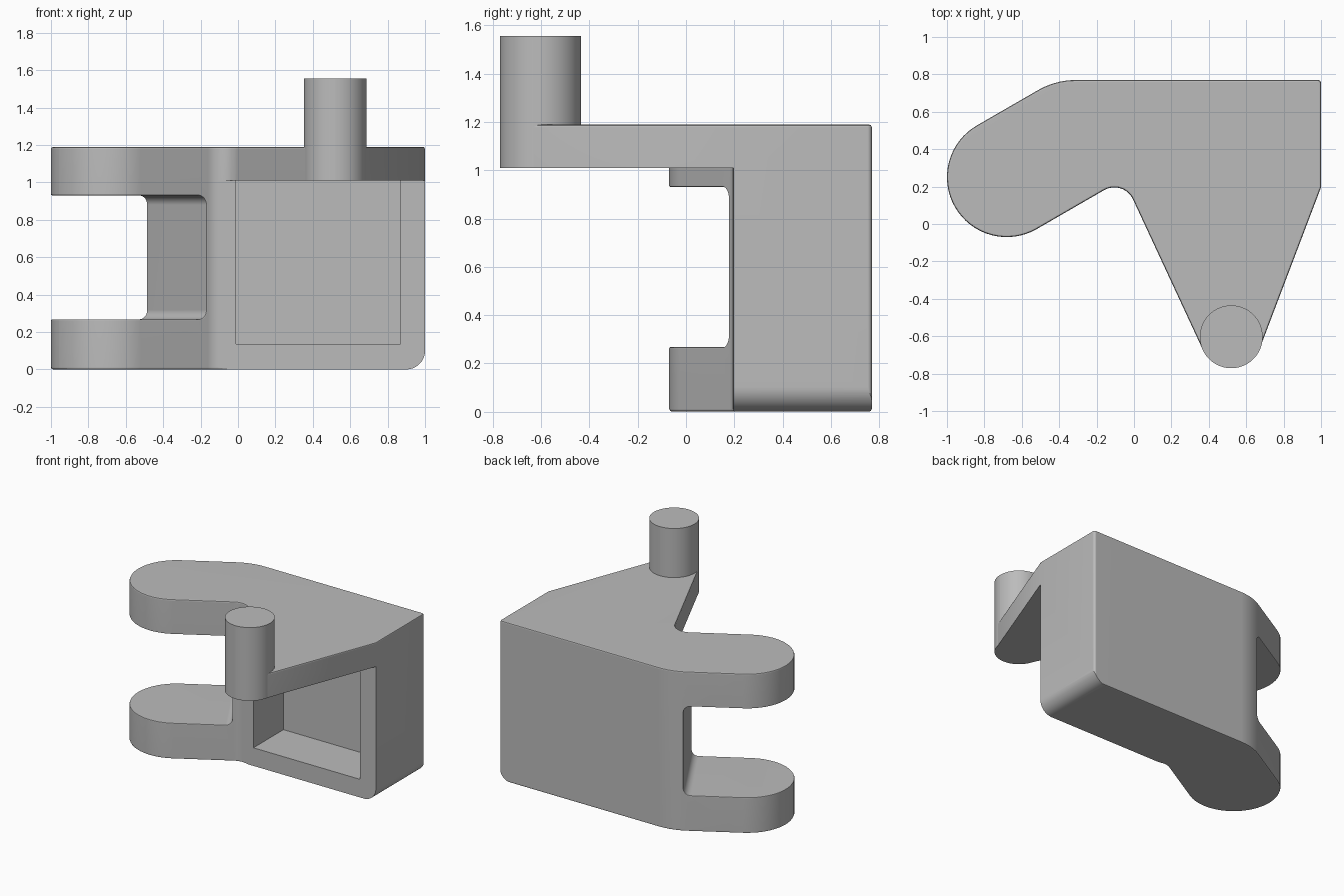
import bpy, bmesh, math
from mathutils import Vector, Matrix

cube = bpy.data.objects.get("Cube")
if cube:
    bpy.data.objects.remove(cube, do_unlink=True)

grey = bpy.data.materials.new("plain_grey")
grey.use_nodes = True
tint = (0.5, 0.5, 0.5, 1)
grey.diffuse_color = tint
for node in grey.node_tree.nodes:
    if node.type == "BSDF_PRINCIPLED":
        node.inputs["Base Color"].default_value = tint


def rounded(corners):
    """Turn (x, y, radius) corners into a polygon with arcs."""
    out = []
    for i, (x, y, r) in enumerate(corners):
        p = Vector((x, y))
        if not r:
            out.append(p)
            continue
        a = (Vector(corners[i - 1][:2]) - p).normalized()
        b = (Vector(corners[(i + 1) % len(corners)][:2]) - p).normalized()
        half = a.angle(b) / 2
        centre = p + (a + b).normalized() * (r / math.sin(half))
        start = p + a * (r / math.tan(half)) - centre
        end = p + b * (r / math.tan(half)) - centre
        sweep = math.atan2(start.x * end.y - start.y * end.x, start.dot(end))
        steps = max(3, math.ceil(abs(sweep) / math.radians(6)))
        for k in range(steps + 1):
            out.append(centre + Matrix.Rotation(sweep * k / steps, 2) @ start)
    return out


def prism(name, corners, low, high, matrix=Matrix(), bevel=0):
    """Extrude a rounded polygon along its local z."""
    bm = bmesh.new()
    base = bm.faces.new([bm.verts.new((p.x, p.y, low)) for p in rounded(corners)])
    grown = bmesh.ops.extrude_face_region(bm, geom=[base], use_keep_orig=True)
    top = [v for v in grown["geom"] if isinstance(v, bmesh.types.BMVert)]
    bmesh.ops.translate(bm, verts=top, vec=(0, 0, high - low))
    bmesh.ops.recalc_face_normals(bm, faces=bm.faces)
    if bevel:
        rims = [e for e in bm.edges if abs(e.verts[0].co.z - e.verts[1].co.z) < 1e-5]
        bmesh.ops.bevel(bm, geom=rims, offset=bevel, segments=2, profile=0.5, affect="EDGES")
    bm.transform(matrix)
    mesh = bpy.data.meshes.new(name)
    bm.to_mesh(mesh)
    bm.free()
    mesh.materials.append(grey)
    obj = bpy.data.objects.new(name, mesh)
    bpy.context.collection.objects.link(obj)
    return obj


def box(name, x0, x1, y0, y1, z0, z1):
    return prism(name, [(x0, y0, 0), (x1, y0, 0), (x1, y1, 0), (x0, y1, 0)], z0, z1)


def cut(obj, cutter):
    mod = obj.modifiers.new("cut", "BOOLEAN")
    mod.operation, mod.solver, mod.object = "DIFFERENCE", "EXACT", cutter
    bpy.context.view_layer.update()
    graph = bpy.context.evaluated_depsgraph_get()
    mesh = bpy.data.meshes.new_from_object(obj.evaluated_get(graph))
    obj.modifiers.clear()
    obj.data = mesh
    bpy.data.objects.remove(cutter, do_unlink=True)


# Whole plan outline: back block, slanted arm with round end, tapering front tongue
arm = Vector((-0.68, 0.25))
along = Vector((-math.cos(math.pi / 6), -0.5))
side = Vector((-0.5, math.cos(math.pi / 6)))
R = 0.32
end_a = arm + R * along + R * side
end_b = arm + R * along - R * side
outline = [(1, 0.77, 0.018), (-0.419, 0.77, 0.4),
           (*end_a, R * 0.999), (*end_b, R * 0.999),
           (-0.056, 0.241, 0.11), (0.534, -1.03, 0.167), (1, 0.196, 0)]
bracket = prism("bracket_body", outline, 0, 1.19, bevel=0.012)

# Clear the space beneath the tongue, then the front pocket
cut(bracket, box("tongue_space", -0.105, 1.2, -1, 0.196, -0.1, 1.01))
cut(bracket, box("pocket", -0.01, 0.87, 0.0, 0.55, 0.135, 1.01))

# Round the lower corner on the left side
upright = Matrix.Rotation(math.pi / 2, 4, "X")
corner = [(0.9, -0.1, 0), (1.1, -0.1, 0), (1.1, 0.1, 0), (1, 0.1, 0),
          (1, 0, 0.0999), (0.9, 0, 0)]
cut(bracket, prism("corner_round", corner, -1, 1, upright))

# Slot that splits the arm into two lugs
turn = Matrix.Translation((arm.x, arm.y, 0)) @ Matrix.Rotation(math.pi / 6, 4, "Z") @ upright
slot = [(-0.6, 0.268, 0), (0.405, 0.268, 0.05), (0.405, 0.93, 0.05), (-0.6, 0.93, 0)]
cut(bracket, prism("arm_slot", slot, -0.6, 0.6, turn))

# Soften the slot edges
bm = bmesh.new()
bm.from_mesh(bracket.data)
bmesh.ops.remove_doubles(bm, verts=bm.verts, dist=1e-5)
lips = [e for e in bm.edges
        if len(e.link_faces) == 2 and e.calc_face_angle() > math.radians(60)
        and all(v.co.x < -0.12 and 0.2 < v.co.z < 0.98 for v in e.verts)]
bmesh.ops.bevel(bm, geom=lips, offset=0.01, segments=2, profile=0.5,
                affect="EDGES", clamp_overlap=True)
bm.to_mesh(bracket.data)
bm.free()

# Upright pin at the tongue tip
r = 0.168
pin = prism("pin", [(0.52 + sx * r, -0.603 + sy * r, r * 0.999)
                    for sx, sy in ((-1, -1), (1, -1), (1, 1), (-1, 1))], 1.01, 1.556)

# Smooth curved faces, keep real edges crisp
for obj in (bracket, pin):
    bpy.ops.object.select_all(action="DESELECT")
    obj.select_set(True)
    bpy.context.view_layer.objects.active = obj
    bpy.ops.object.shade_smooth_by_angle(angle=math.radians(24))
    weighted = obj.modifiers.new("weighted_normals", "WEIGHTED_NORMAL")
    weighted.keep_sharp = True
